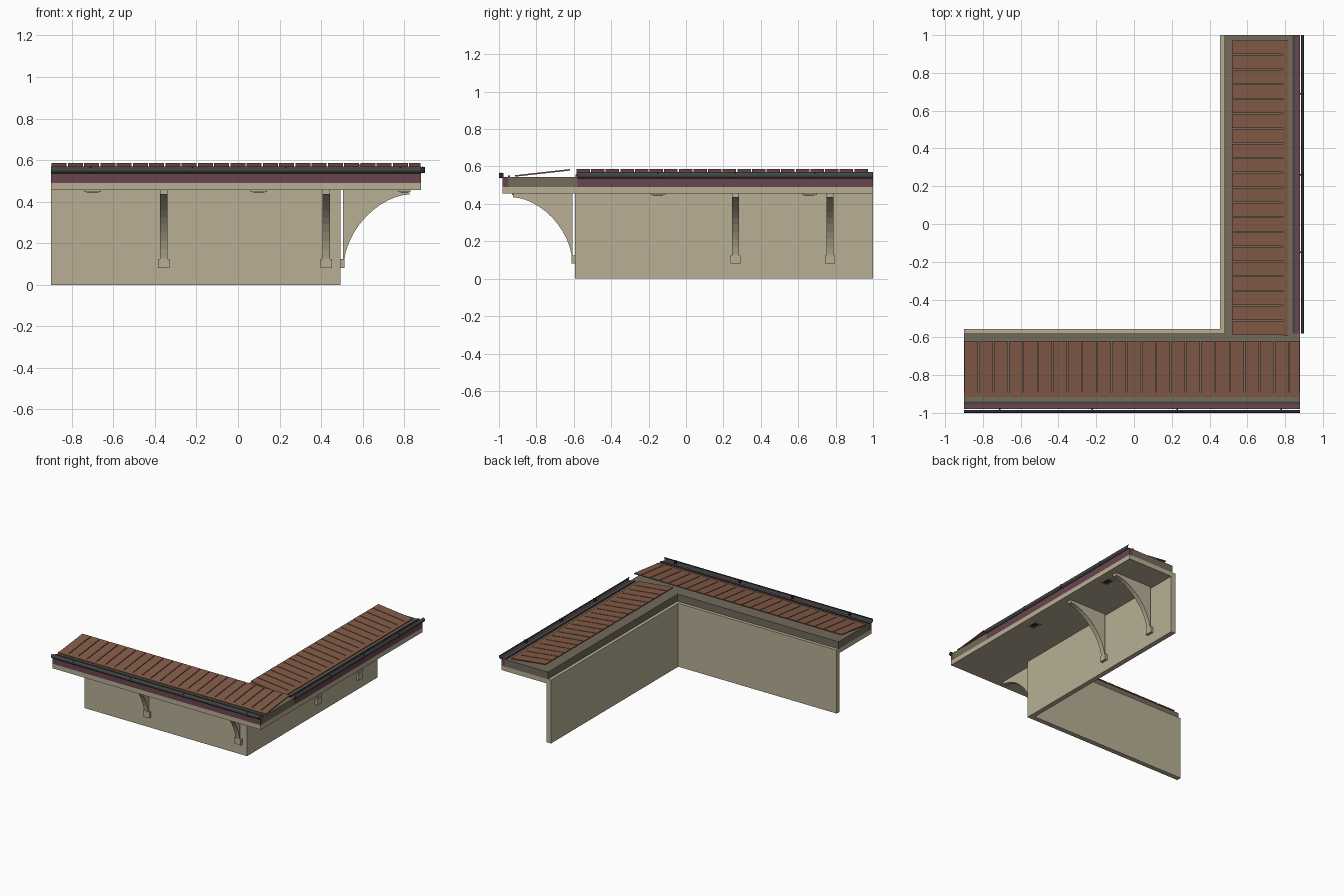
import bpy, bmesh, math

if "Cube" in bpy.data.objects:
    bpy.data.objects.remove(bpy.data.objects["Cube"])


def srgb(*rgb):
    return tuple((c / 255 / 12.92) if c < 11 else ((c / 255 + 0.055) / 1.055) ** 2.4 for c in rgb) + (1.0,)


def material(name, *rgb):
    m = bpy.data.materials.new(name)
    m.use_nodes = True
    m.diffuse_color = srgb(*rgb)
    m.node_tree.nodes["Principled BSDF"].inputs["Base Color"].default_value = srgb(*rgb)
    return m


PLASTER = material("beige plaster", 184, 175, 149)
DECK = material("grey brown deck", 115, 107, 91)
BURGUNDY = material("burgundy fascia", 106, 70, 78)
METAL = material("dark gutter metal", 66, 69, 69)
TILE = material("terracotta tile", 131, 91, 72)
DARK = material("dark recess", 45, 42, 38)


# Each wing has its own frame: a runs along the wall, o points outward
def south(a, o, z):
    return (a, -o, z)


def east(a, o, z):
    return (o - 0.1, a, z)


def prisms(name, wing, profile, spans, mat):
    """Extrude an (o, z) profile along every (start, end) span."""
    bm = bmesh.new()
    n = len(profile)
    for a0, a1 in spans:
        ends = [[bm.verts.new(wing(a, o, z)) for o, z in profile] for a in (a0, a1)]
        for ring in ends:
            bm.faces.new(ring)
        for i in range(n):
            j = (i + 1) % n
            bm.faces.new((ends[0][i], ends[0][j], ends[1][j], ends[1][i]))
    bmesh.ops.recalc_face_normals(bm, faces=bm.faces)
    mesh = bpy.data.meshes.new(name)
    bm.to_mesh(mesh)
    bm.free()
    mesh.materials.append(mat)
    obj = bpy.data.objects.new(name, mesh)
    bpy.context.collection.objects.link(obj)
    return obj


def rect(o0, o1, z0, z1):
    return [(o0, z0), (o1, z0), (o1, z1), (o0, z1)]


def around(centres, width):
    return [(c - width / 2, c + width / 2) for c in centres]


# Bracket: concave quarter sweep under the eave
SWEEP = [(0.925 - 0.315 * math.cos(t) ** 1.15, 0.1 + 0.335 * math.sin(t) ** 1.15)
         for t in [math.pi / 2 * i / 12 for i in range(12)]]
BRACKET = SWEEP + [(0.925, 0.435), (0.925, 0.455), (0.606, 0.455), (0.606, 0.1)]

# Gutter: thin outward bowed sheet
ARC = [math.radians(d) for d in range(-80, 81, 20)]
GUTTER = ([(0.983 + 0.017 * math.cos(t), 0.553 + 0.017 * math.sin(t)) for t in ARC]
          + [(0.983 + 0.013 * math.cos(t), 0.553 + 0.014 * math.sin(t)) for t in reversed(ARC)])

# Tile course: thin sloping board, low at the eave
LOW, HIGH, THICK = (0.915, 0.545), (0.62, 0.578), 0.008
LIP = (0.89, 0.548)


def board(p, q):
    return [p, q, (q[0], q[1] + THICK), (p[0], p[1] + THICK)]


PITCH, GAP = 0.0782, 0.006


def tile_spans(first, last, reverse=False):
    spans, a = [], 0.0
    length = last - first
    while a < length - 0.01:
        b = min(a + PITCH, length)
        s = (a + GAP / 2, b - GAP / 2)
        spans.append((last - s[1], last - s[0]) if reverse else (first + s[0], first + s[1]))
        a += PITCH
    return spans


def build_wing(side, wing, wall, slab, deck, trim, tiles, brackets, clips, lights, reverse):
    def part(name, profile, spans, mat):
        return prisms(side + "_" + name, wing, profile, spans, mat)

    # Wall and eave layers
    part("wall", rect(0.555, 0.593, 0, 0.455), [wall], PLASTER)
    part("eave_slab", rect(0.555, 0.98, 0.455, 0.49), [slab], PLASTER)
    part("roof_deck", rect(0.58, 0.95, 0.49, 0.545), [deck], DECK)
    part("fascia", rect(0.95, 0.98, 0.49, 0.545), [trim], BURGUNDY)

    # Gutter, back flashing and clips
    part("gutter", GUTTER, [trim], METAL)
    part("flashing", rect(0.94, 0.952, 0.545, 0.552), [trim], METAL)
    part("gutter_clips", rect(0.975, 0.999, 0.538, 0.566), around(clips, 0.008), DARK)

    # Roof tiles joined by a low strip along the eave
    part("tiles", board(LIP, HIGH), tile_spans(*tiles, reverse), TILE)
    part("tile_eave_strip", board(LOW, LIP), [tiles], TILE)

    # Brackets with feet
    part("brackets", BRACKET, around(brackets, 0.036), PLASTER)
    part("bracket_feet", rect(0.593, 0.613, 0.08, 0.125), around(brackets, 0.055), PLASTER)

    # Soffit fittings: shallow frame with a dark inset plate
    part("soffit_frames", rect(0.87, 0.93, 0.447, 0.455), around(lights, 0.08), PLASTER)
    part("soffit_plates", rect(0.882, 0.918, 0.445, 0.447), around(lights, 0.056), DARK)


build_wing("front", south, (-0.9, 0.493), (-0.9, 0.88), (-0.9, 0.88), (-0.9, 0.88),
           (-0.9, 0.88), (-0.357, 0.425), (-0.71, -0.22, 0.23, 0.78), (-0.7, 0.1), False)
build_wing("side", east, (-0.555, 1), (-0.555, 1), (-0.58, 1), (-0.58, 1),
           (-0.59, 0.975), (0.265, 0.77), (-0.15, 0.26, 0.69), (-0.15, 0.66), True)
